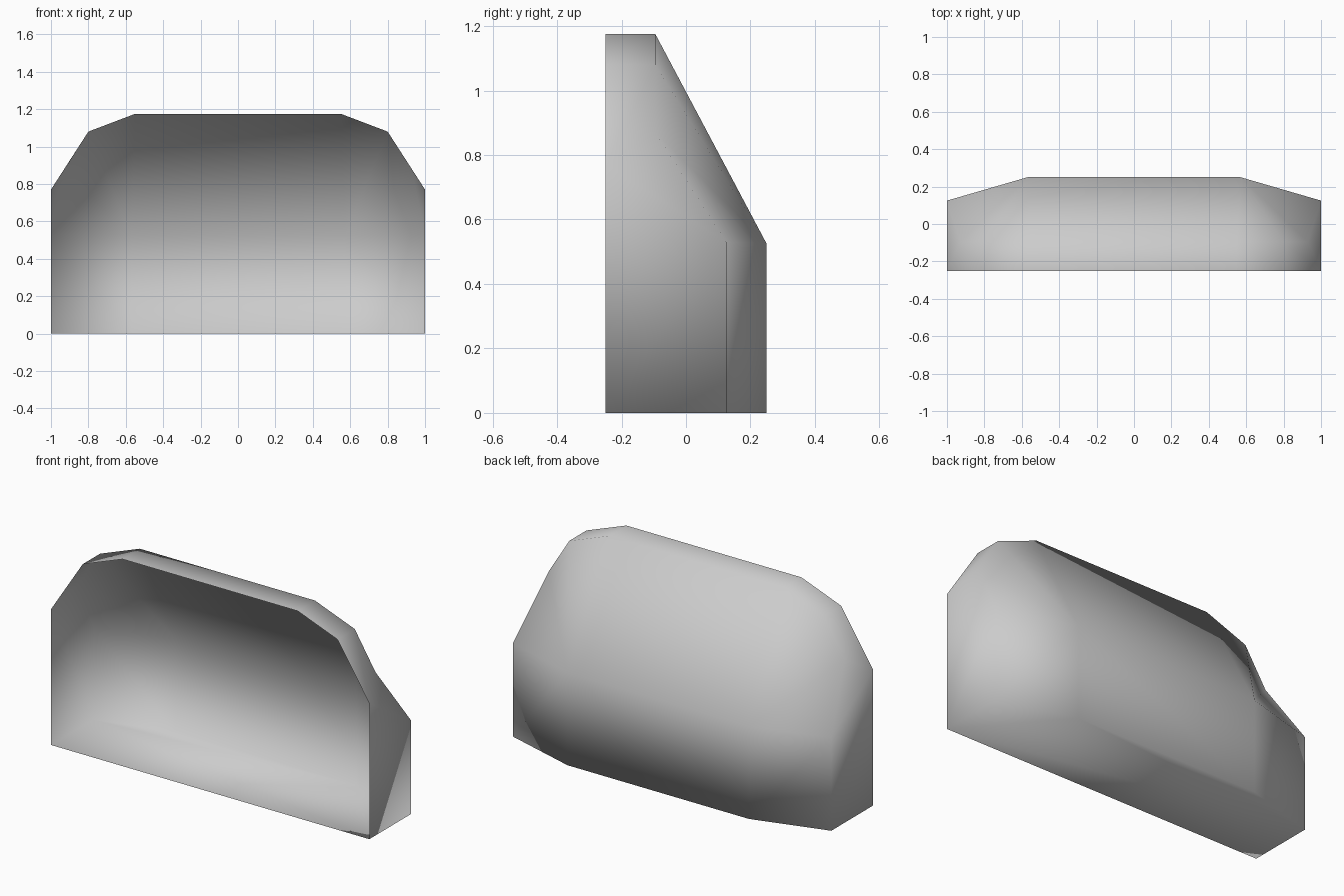
import bpy
import bmesh

cube = bpy.data.objects.get("Cube")
if cube:
    bpy.data.objects.remove(cube, do_unlink=True)

# One plain grey material
grey = bpy.data.materials.new("light_grey")
grey.use_nodes = True
colour = (0.6, 0.6, 0.6, 1)
grey.diffuse_color = colour
grey.node_tree.nodes["Principled BSDF"].inputs["Base Color"].default_value = colour

FRONT, RIDGE, SIDE_BACK, BACK = -0.25, -0.095, 0.125, 0.25

# Corner points of one half of the shell
points = {
    "rim_low": (1, FRONT, 0),
    "rim_side": (1, FRONT, 0.77),
    "rim_shoulder": (0.8, FRONT, 1.08),
    "rim_top": (0.55, FRONT, 1.175),
    "ridge_side": (0.93, RIDGE, 0.87),
    "ridge_shoulder": (0.8, RIDGE, 1.08),
    "ridge_top": (0.55, RIDGE, 1.175),
    "side_high": (1, SIDE_BACK, 0.53),
    "side_low": (1, SIDE_BACK, 0),
    "back_high": (0.57, BACK, 0.525),
    "back_low": (0.57, BACK, 0),
}

# Faces repeated on each end
end_faces = [
    ("rim_low", "side_low", "side_high", "rim_side"),
    ("rim_side", "side_high", "ridge_side"),
    ("rim_side", "ridge_side", "ridge_shoulder", "rim_shoulder"),
    ("rim_shoulder", "ridge_shoulder", "ridge_top", "rim_top"),
    ("ridge_shoulder", "back_high", "ridge_top"),
    ("ridge_side", "back_high", "ridge_shoulder"),
    ("ridge_side", "side_high", "back_high"),
    ("side_low", "back_low", "back_high", "side_high"),
]

bm = bmesh.new()
left = {n: bm.verts.new(p) for n, p in points.items()}
right = {n: bm.verts.new((-x, y, z)) for n, (x, y, z) in points.items()}
for names in end_faces:
    bm.faces.new([left[n] for n in names])
    bm.faces.new([right[n] for n in reversed(names)])

# Long strips joining the ends: top, slope and back wall
spine = ["rim_top", "ridge_top", "back_high", "back_low"]
for a, b in zip(spine, spine[1:]):
    bm.faces.new((left[a], left[b], right[b], right[a]))

# Floor; the front stays open
floor = ["rim_low", "side_low", "back_low"]
bm.faces.new([right[n] for n in floor] + [left[n] for n in reversed(floor)])

bmesh.ops.recalc_face_normals(bm, faces=bm.faces)
# Keep the normals facing outward
bm.normal_update()
back_wall = max(bm.faces, key=lambda f: f.calc_center_median().y)
if back_wall.normal.y < 0:
    bmesh.ops.reverse_faces(bm, faces=bm.faces)
for face in bm.faces:
    face.smooth = True

mesh = bpy.data.meshes.new("hollow_shell")
bm.to_mesh(mesh)
bm.free()
mesh.materials.append(grey)
shell = bpy.data.objects.new("hollow_shell", mesh)
bpy.context.collection.objects.link(shell)
